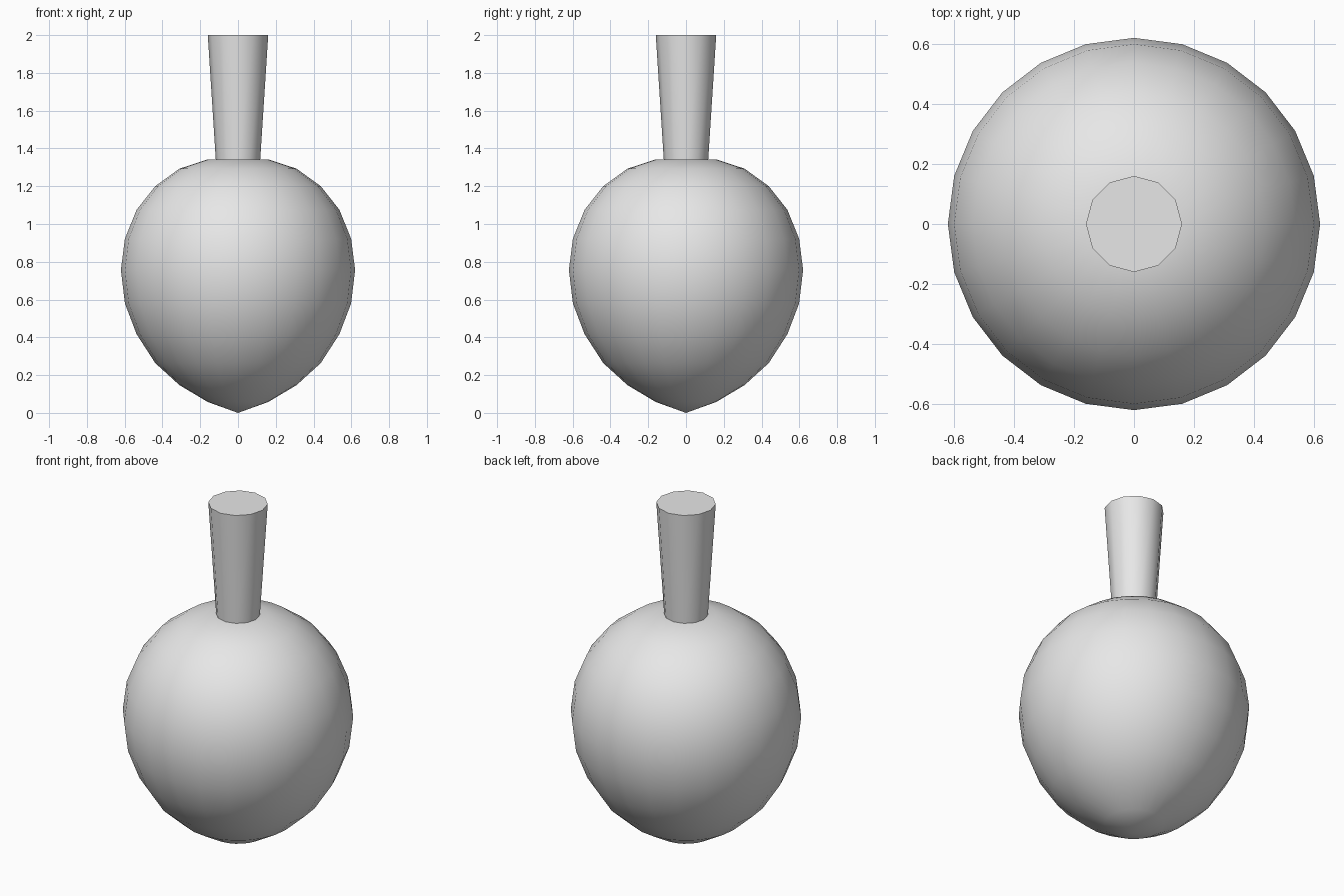
import bpy, bmesh
from math import cos, sin, tau, radians

cube = bpy.data.objects.get("Cube")
if cube:
    bpy.data.objects.remove(cube, do_unlink=True)

grey = bpy.data.materials.new("plain grey")
grey.use_nodes = True
grey.diffuse_color = (0.8, 0.8, 0.8, 1)
grey.node_tree.nodes["Principled BSDF"].inputs["Base Color"].default_value = grey.diffuse_color


def finish(name, bm, angle):
    """Turn a bmesh into a shaded, coloured object."""
    bmesh.ops.recalc_face_normals(bm, faces=bm.faces)
    mesh = bpy.data.meshes.new(name)
    bm.to_mesh(mesh)
    bm.free()
    mesh.materials.append(grey)
    obj = bpy.data.objects.new(name, mesh)
    bpy.context.collection.objects.link(obj)
    bpy.ops.object.select_all(action='DESELECT')
    obj.select_set(True)
    bpy.context.view_layer.objects.active = obj
    bpy.ops.object.shade_smooth_by_angle(angle=radians(angle))


# Fruit body: a sphere pulled to a point below and flattened on top
RADIUS = 0.62
heights = [0.0, 0.058, 0.147, 0.264, 0.417, 0.58, 0.757,
           0.922, 1.075, 1.2, 1.293, 1.342, 1.342]
bm = bmesh.new()
bmesh.ops.create_uvsphere(bm, u_segments=24, v_segments=12, radius=RADIUS)
levels = [-cos(i * tau / 24) * RADIUS for i in range(13)]
for v in bm.verts:
    ring = min(range(13), key=lambda i: abs(levels[i] - v.co.z))
    v.co.z = heights[ring]
finish("fruit_body", bm, 60)

# Stem: a twelve-sided cone widening upwards, sunk into the body
BOTTOM, TOP = 1.3, 2.0
bm = bmesh.new()
loops = []
for r, z in ((0.115, BOTTOM), (0.16, TOP)):
    loops.append([bm.verts.new((r * cos(a * tau / 12), r * sin(a * tau / 12), z))
                  for a in range(12)])
    bm.faces.new(loops[-1])
for a in range(12):
    b = (a + 1) % 12
    bm.faces.new((loops[0][a], loops[0][b], loops[1][b], loops[1][a]))
finish("stem", bm, 40)
